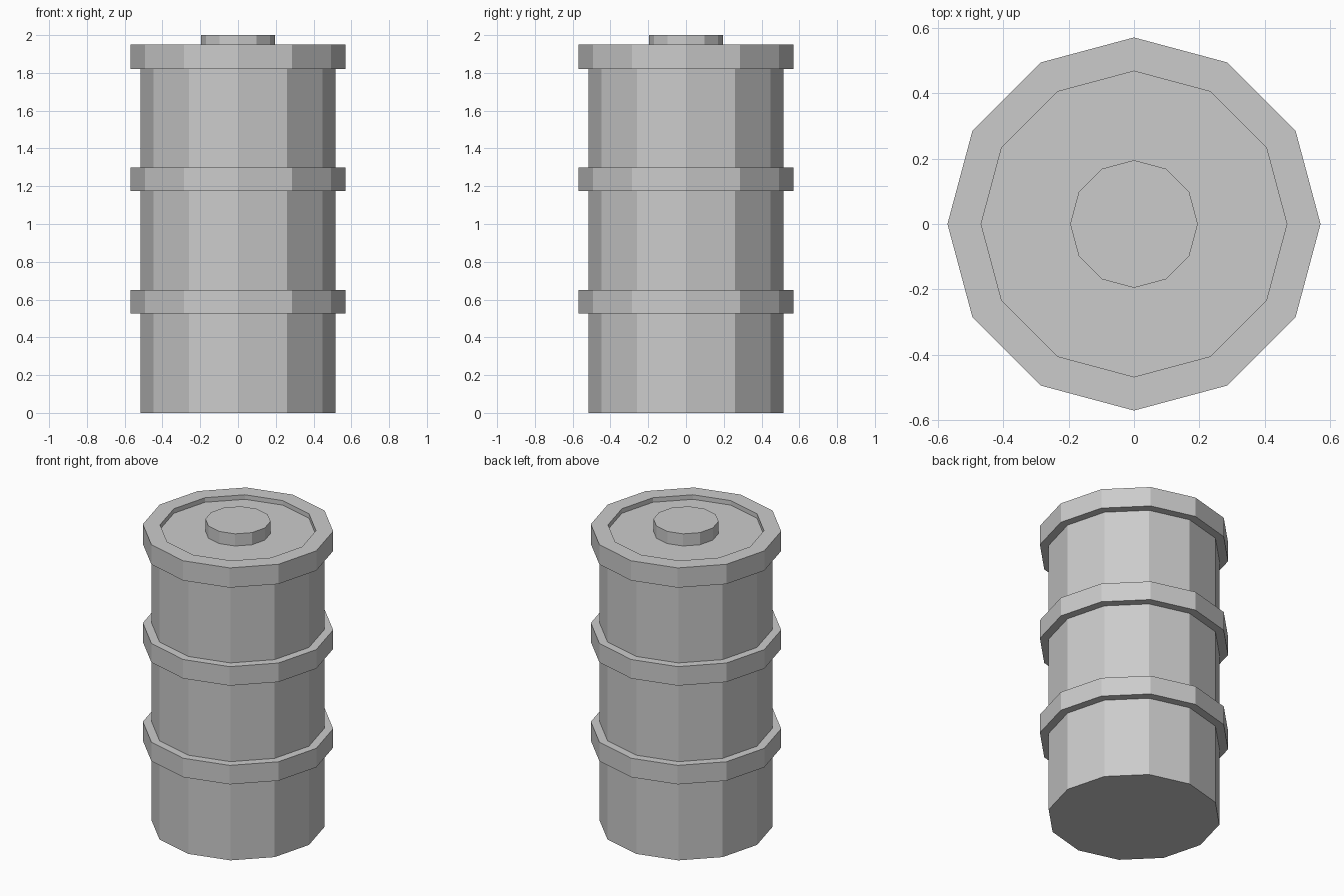
import bpy
import bmesh
from math import cos, sin, pi

if "Cube" in bpy.data.objects:
    bpy.data.objects.remove(bpy.data.objects["Cube"])

SIDES = 12


def lathe(name, profile):
    """Revolve (radius, z) points, bottom to top, and cap both ends."""
    bm = bmesh.new()
    rings = [[bm.verts.new((r * cos(2 * pi * i / SIDES), r * sin(2 * pi * i / SIDES), z))
              for i in range(SIDES)] for r, z in profile]
    for a, b in zip(rings, rings[1:]):
        for i in range(SIDES):
            j = (i + 1) % SIDES
            bm.faces.new((a[i], a[j], b[j], b[i]))
    bm.faces.new(rings[0][::-1])
    bm.faces.new(rings[-1])
    mesh = bpy.data.meshes.new(name)
    bm.to_mesh(mesh)
    bm.free()
    obj = bpy.data.objects.new(name, mesh)
    bpy.context.collection.objects.link(obj)
    return obj


BODY_R, HOOP_R, RECESS_R, CAP_R = 0.517, 0.57, 0.467, 0.195
FLOOR_Z = 1.92

# Barrel wall with two raised hoops, a top rim and a recessed lid
profile = [(BODY_R, 0)]
for low, high in ((0.525, 0.65), (1.175, 1.30)):
    profile += [(BODY_R, low), (HOOP_R, low), (HOOP_R, high), (BODY_R, high)]
profile += [(BODY_R, 1.82), (HOOP_R, 1.82), (HOOP_R, 1.95),
            (RECESS_R, 1.95), (RECESS_R, FLOOR_Z)]
lathe("barrel_body", profile)

# Round plug in the middle of the lid
lathe("lid_plug", [(CAP_R, FLOOR_Z), (CAP_R, 2.0)])
